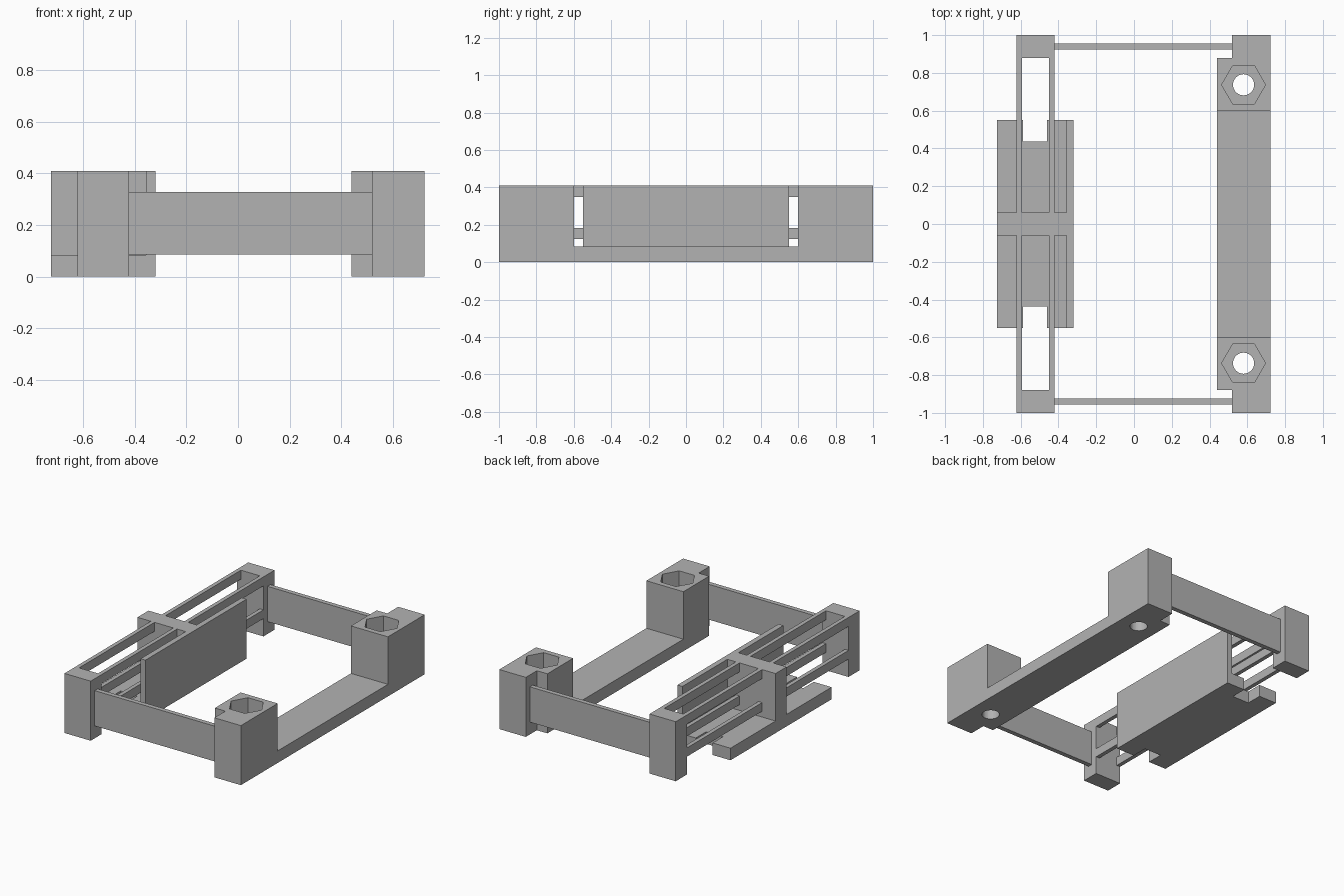
import bpy, bmesh, math

cube = bpy.data.objects.get("Cube")
if cube:
    bpy.data.objects.remove(cube, do_unlink=True)

grey = bpy.data.materials.new("plain grey")
grey.use_nodes = True
COLOUR = (0.45, 0.45, 0.45, 1)
grey.diffuse_color = COLOUR
grey.node_tree.nodes["Principled BSDF"].inputs["Base Color"].default_value = COLOUR

H = 0.41        # full height
FLOOR = 0.083   # thickness of the base plates


def prism(name, outline, z0, z1, mirror=False):
    """Extrude a flat outline from z0 to z1, optionally mirrored front to back."""
    bm = bmesh.new()
    face = bm.faces.new([bm.verts.new((x, y, z0)) for x, y in outline])
    grown = bmesh.ops.extrude_face_region(bm, geom=[face])["geom"]
    bmesh.ops.translate(bm, vec=(0, 0, z1 - z0),
                        verts=[g for g in grown if isinstance(g, bmesh.types.BMVert)])
    bmesh.ops.recalc_face_normals(bm, faces=bm.faces)
    mesh = bpy.data.meshes.new(name)
    bm.to_mesh(mesh)
    bm.free()
    mesh.materials.append(grey)
    obj = bpy.data.objects.new(name, mesh)
    bpy.context.collection.objects.link(obj)
    if mirror:
        mod = obj.modifiers.new("mirror", 'MIRROR')
        mod.use_axis = (False, True, False)
        mod.use_clip = False
        mod.use_mirror_merge = False
    return obj


def box(name, x0, x1, y0, y1, z0, z1, mirror=False):
    return prism(name, [(x0, y0), (x1, y0), (x1, y1), (x0, y1)], z0, z1, mirror)


def ring(cx, cy, radius, sides):
    steps = [2 * math.pi * i / sides for i in range(sides)]
    return [(cx + radius * math.cos(a), cy + radius * math.sin(a)) for a in steps]


def cut(obj, cutter):
    """Subtract the cutter from obj and discard it."""
    mod = obj.modifiers.new("cut", 'BOOLEAN')
    mod.operation, mod.solver, mod.object = 'DIFFERENCE', 'EXACT', cutter
    bpy.context.view_layer.objects.active = obj
    bpy.ops.object.modifier_move_to_index(modifier=mod.name, index=0)
    bpy.ops.object.modifier_apply(modifier=mod.name)
    bpy.data.objects.remove(cutter, do_unlink=True)


# Left rail: low floor between two tall bolt blocks
box("left_rail_floor", 0.44, 0.722, -0.6, 0.6, 0, FLOOR)
block = prism("bolt_block", [(0.44, 0.6), (0.722, 0.6), (0.722, 1), (0.52, 1),
                             (0.52, 0.88), (0.44, 0.88)], 0, H, mirror=True)
cut(block, prism("nut_pocket_cutter", ring(0.58, 0.737, 0.116, 6), FLOOR, H + 0.1))
cut(block, prism("bolt_hole_cutter", ring(0.58, 0.737, 0.056, 32), -0.1, FLOOR + 0.05))

# End panels joining the two sides
box("end_panel", -0.422, 0.52, 0.924, 0.956, 0.085, 0.328, mirror=True)

# Right side: corner posts and the slim rails running to the middle
box("corner_post", -0.622, -0.422, 0.88, 1, 0, H, mirror=True)
for side, x0, x1 in (("outer", -0.622, -0.594), ("inner", -0.45, -0.422)):
    for level, z0, z1 in (("upper", 0.348, H), ("lower", 0.123, 0.183)):
        box(f"{side}_{level}_rail", x0, x1, 0.06, 0.88, z0, z1, mirror=True)

# Right carrier: notched base, upright plate and central cross wall
NX0, NX1, NY, EY = -0.588, -0.46, 0.438, 0.55
X0, X1, PLATE = -0.724, -0.32, -0.357
prism("carrier_base", [(X0, -EY), (NX0, -EY), (NX0, -NY), (NX1, -NY), (NX1, -EY), (PLATE, -EY),
                       (PLATE, EY), (NX1, EY), (NX1, NY), (NX0, NY), (NX0, EY), (X0, EY)],
      0, FLOOR)
box("carrier_plate", PLATE, X1, -EY, EY, 0, H)
box("carrier_cross_wall", X0, PLATE, -0.06, 0.06, FLOOR, H)
